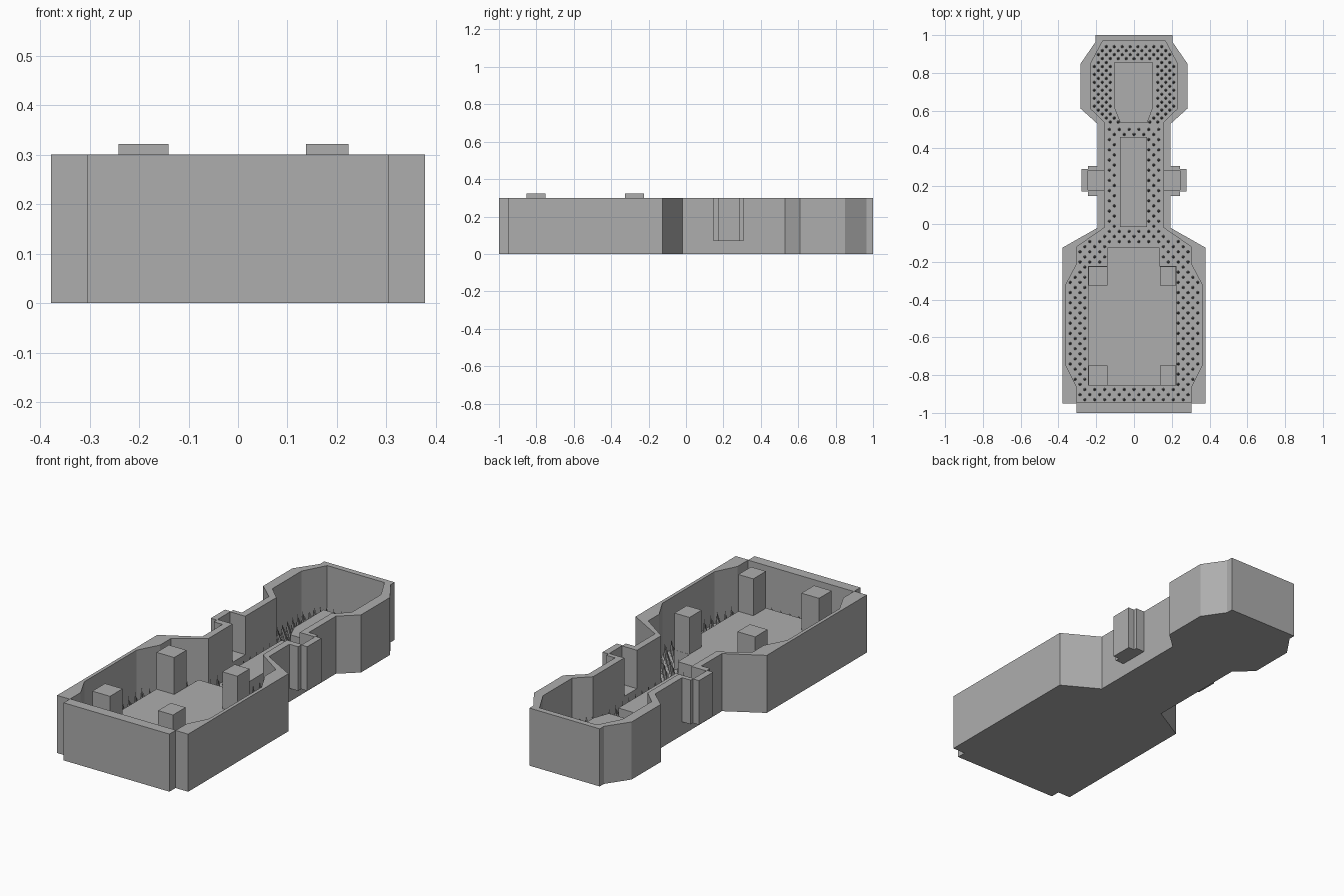
import bpy, bmesh
from mathutils import Matrix, Vector
from mathutils.geometry import intersect_point_line

if "Cube" in bpy.data.objects:
    bpy.data.objects.remove(bpy.data.objects["Cube"])

grey = bpy.data.materials.new("dark_grey")
grey.diffuse_color = (0.42, 0.42, 0.42, 1)
grey.use_nodes = True
grey.node_tree.nodes["Principled BSDF"].inputs["Base Color"].default_value = grey.diffuse_color


def add_object(name, bm):
    me = bpy.data.meshes.new(name)
    bm.to_mesh(me)
    bm.free()
    me.materials.append(grey)
    ob = bpy.data.objects.new(name, me)
    bpy.context.collection.objects.link(ob)
    return ob


def prism(name, pts, z0, z1):
    """Extrude a 2D outline from z0 to z1."""
    bm = bmesh.new()
    face = bm.faces.new([bm.verts.new((x, y, z0)) for x, y in pts])
    top = bmesh.ops.extrude_face_region(bm, geom=[face])["geom"]
    bmesh.ops.translate(bm, vec=(0, 0, z1 - z0),
                        verts=[v for v in top if isinstance(v, bmesh.types.BMVert)])
    bmesh.ops.recalc_face_normals(bm, faces=bm.faces)
    return add_object(name, bm)


def mirrored(half):
    return half + [(-x, y) for x, y in reversed(half)]


def rect(x0, x1, y0, y1):
    return [(x0, y0), (x1, y0), (x1, y1), (x0, y1)]


def cut(ob, cutter):
    mod = ob.modifiers.new("cut", "BOOLEAN")
    mod.operation, mod.solver, mod.object = "DIFFERENCE", "EXACT", cutter
    bpy.context.view_layer.objects.active = ob
    bpy.ops.object.modifier_apply(modifier=mod.name)


def inside(x, y, poly):
    hit = False
    for (ax, ay), (bx, by) in zip(poly, poly[1:] + poly[:1]):
        if (ay > y) != (by > y) and x < ax + (y - ay) * (bx - ax) / (by - ay):
            hit = not hit
    return hit


def edge_distance(x, y, poly):
    p, best = Vector((x, y)), 9.0
    for a, b in zip(poly, poly[1:] + poly[:1]):
        a, b = Vector(a), Vector(b)
        q, t = intersect_point_line(p, a, b)
        t = min(max(t, 0), 1)
        best = min(best, (a.lerp(b, t) - p).length)
    return best


FLOOR, DECK, RIM = 0.03, 0.13, 0.3

outer = mirrored([(0.305, -1), (0.305, -0.95), (0.378, -0.95), (0.378, -0.125),
                  (0.193, -0.02), (0.193, 0.53), (0.282, 0.61), (0.282, 0.85),
                  (0.203, 0.965), (0.203, 1)])
inner = mirrored([(0.305, -0.946), (0.305, -0.86), (0.36, -0.75), (0.36, -0.32),
                  (0.302, -0.21), (0.302, -0.12), (0.157, -0.02), (0.157, 0.54),
                  (0.229, 0.61), (0.229, 0.85), (0.165, 0.97)])

# Walled tray and its side alcoves
tray = prism("tray_wall", outer, 0, RIM)
hollow = prism("hollow_cutter", inner, FLOOR, 0.5)
cut(tray, hollow)
bpy.data.objects.remove(hollow)
for s, side in ((1, "right"), (-1, "left")):
    bay = [(0.193, 0.148), (0.243, 0.148), (0.243, 0.173), (0.278, 0.173),
           (0.278, 0.29), (0.243, 0.29), (0.243, 0.308), (0.193, 0.308)]
    alcove = prism(side + "_alcove", [(s * x, y) for x, y in bay], 0.07, RIM)
    niche = prism("niche_cutter",
                  [(s * x, y) for x, y in rect(0.12, 0.244, 0.18, 0.284)], 0.1, 0.5)
    cut(tray, niche)
    cut(alcove, niche)
    bpy.data.objects.remove(niche)

# Raised decks in the spike pit
decks = {
    "large_deck": [(-0.243, -0.855), (0.224, -0.855), (0.224, -0.223), (0.135, -0.223),
                   (0.135, -0.125), (-0.14, -0.125), (-0.14, -0.223), (-0.243, -0.223)],
    "bridge_deck": rect(-0.073, 0.068, -0.015, 0.46),
    "end_deck": [(-0.072, 0.535), (0.07, 0.535), (0.1, 0.615), (0.1, 0.855),
                 (-0.105, 0.855), (-0.105, 0.615)],
}
for name, pts in decks.items():
    prism(name, pts, FLOOR, DECK)

# Four square pillars on the large deck
for i, (x0, x1) in enumerate(((-0.242, -0.14), (0.137, 0.2235))):
    for j, (y0, y1) in enumerate(((-0.854, -0.75), (-0.325, -0.224))):
        prism(f"pillar_{i}{j}", rect(x0, x1, y0, y1), DECK, 0.322)

# Staggered rows of floor spikes around the decks, denser at the far end
bm = bmesh.new()
H, R = 0.075, 0.0078


def spike_rows(y0, y1, step_x, step_y):
    for row in range(int((y1 - y0) / step_y)):
        for col in range(-12, 13):
            x, y = (col + 0.5 * (row % 2)) * step_x, y0 + row * step_y
            if not inside(x, y, inner) or edge_distance(x, y, inner) < 0.01:
                continue
            if any(inside(x, y, d) or edge_distance(x, y, d) < 0.009
                   for d in decks.values()):
                continue
            bmesh.ops.create_cone(bm, cap_ends=False, segments=6, radius1=R, radius2=0,
                                  depth=H, matrix=Matrix.Translation((x, y, FLOOR + H / 2)))


spike_rows(-0.93, 0.53, 0.052, 0.027)
spike_rows(0.54, 0.97, 0.042, 0.021)
add_object("floor_spikes", bm)
